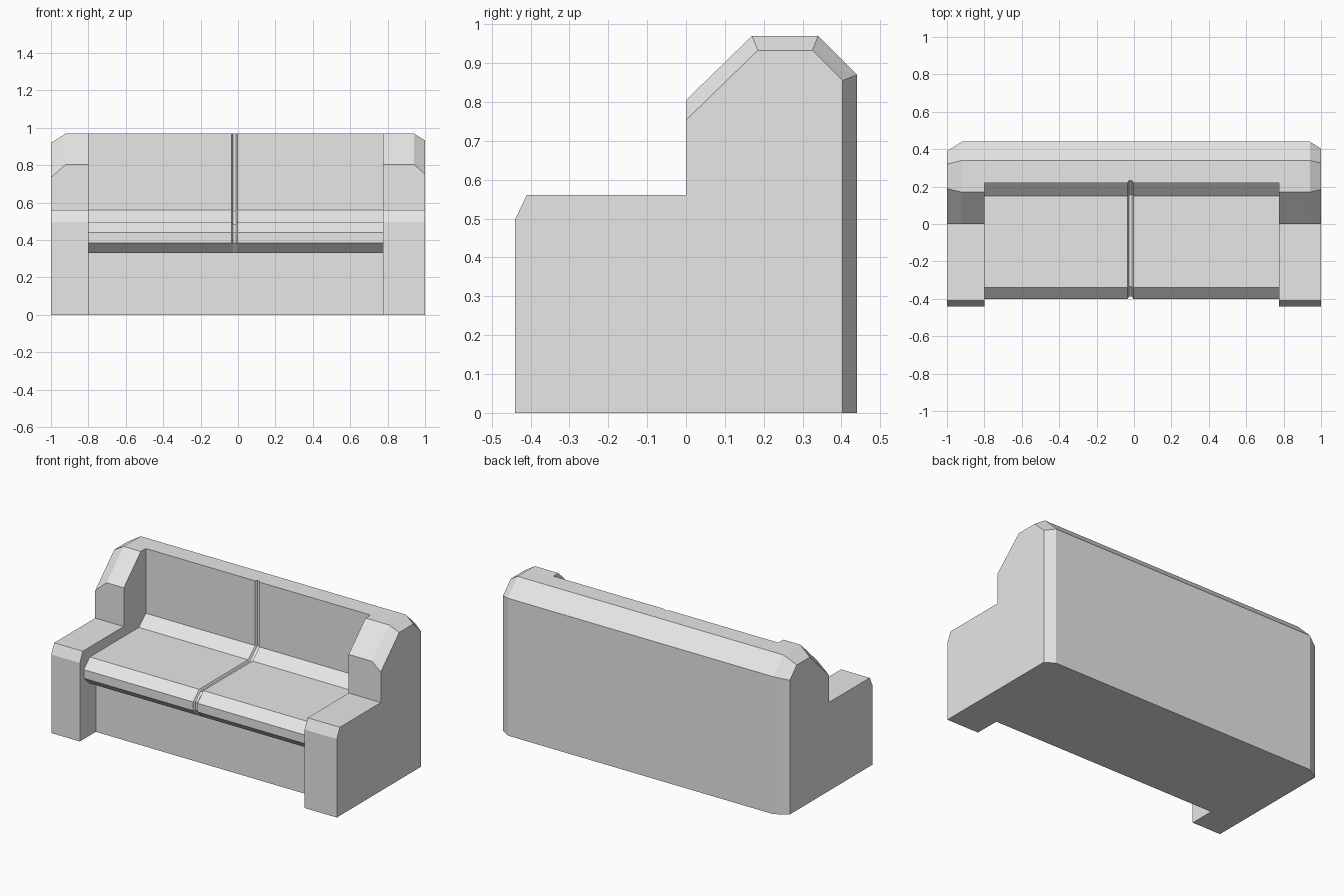
import bpy

cube = bpy.data.objects.get("Cube")
if cube:
    bpy.data.objects.remove(cube, do_unlink=True)

fabric = bpy.data.materials.new("light_grey_fabric")
fabric.use_nodes = True
GREY = (0.8, 0.8, 0.8, 1)
fabric.diffuse_color = GREY
fabric.node_tree.nodes["Principled BSDF"].inputs["Base Color"].default_value = GREY


def loft(name, sections, start_cap=None, end_cap=None):
    """Skin matching (y, z) profiles placed at rising x, with optional end outlines."""
    n = len(sections[0][1])
    verts = [(x, y, z) for x, profile in sections for y, z in profile]
    faces = []
    for s in range(len(sections) - 1):
        a, b = s * n, (s + 1) * n
        for i in range(n):
            j = (i + 1) % n
            faces.append((a + i, b + i, b + j, a + j))
    for x, cap, flip in ((sections[0][0], start_cap, False),
                         (sections[-1][0], end_cap, True)):
        if cap:
            ids = list(range(len(verts), len(verts) + len(cap)))
            verts += [(x, y, z) for y, z in cap]
            faces.append(ids[::-1] if flip else ids)
    mesh = bpy.data.meshes.new(name)
    mesh.from_pydata(verts, [], faces)
    mesh.materials.append(fabric)
    mesh.update()
    obj = bpy.data.objects.new(name, mesh)
    bpy.context.collection.objects.link(obj)
    return obj


# Side profiles, from the front foot up and over to the back foot
BACK_Y, TOP_Z = 0.44, 0.97
arm = [(-0.44, 0), (-0.44, 0.497), (-0.41, 0.56), (0, 0.56), (0, 0.805),
       (0.17, TOP_Z), (0.34, TOP_Z), (BACK_Y, 0.87), (BACK_Y, 0)]
seat = [(-0.28, 0), (-0.28, 0.33), (-0.34, 0.33), (-0.40, 0.385), (-0.40, 0.44),
        (-0.34, 0.497), (0.15, 0.497), (0.22, 0.56), (0.22, TOP_Z),
        (0.34, TOP_Z), (BACK_Y, 0.87), (BACK_Y, 0)]


def chamfered(d):
    """Arm profile at the outer side, shrunk at the top and back by d."""
    out = arm[:4] + [(0, 0.805 - 1.4 * d)]
    out += [(0.17 + 0.4 * d, TOP_Z - d), (0.34 - 0.4 * d, TOP_Z - d)]
    return out + [(BACK_Y - d, 0.87 - 0.4 * d), (BACK_Y - d, 0)]


# Inner wall of each arm: only the part standing clear of the seat
inner_wall = arm[:6] + seat[8::-1]
RIGHT_X, LEFT_X = -0.80, 0.775

outer = chamfered(0.05)
loft("right_arm", [(-1, outer), (-0.92, arm), (RIGHT_X, arm)], outer, inner_wall)
outer = chamfered(0.037)
loft("left_arm", [(LEFT_X, arm), (0.94, arm), (1, outer)], inner_wall, outer)

# Seat and backrest with a shallow groove between the two cushions
DEPTH = 0.012
shift = {3: (1, 0), 4: (1, 0), 5: (0.4, -1), 6: (0.4, -1), 7: (1, -0.4), 8: (1, 0)}
groove = []
for i, (y, z) in enumerate(seat):
    dy, dz = shift.get(i, (0, 0))
    groove.append((y + dy * DEPTH, z + dz * DEPTH))

loft("seat_and_backrest", [(RIGHT_X, seat), (-0.034, seat), (-0.027, groove),
                           (-0.011, groove), (-0.004, seat), (LEFT_X, seat)])
